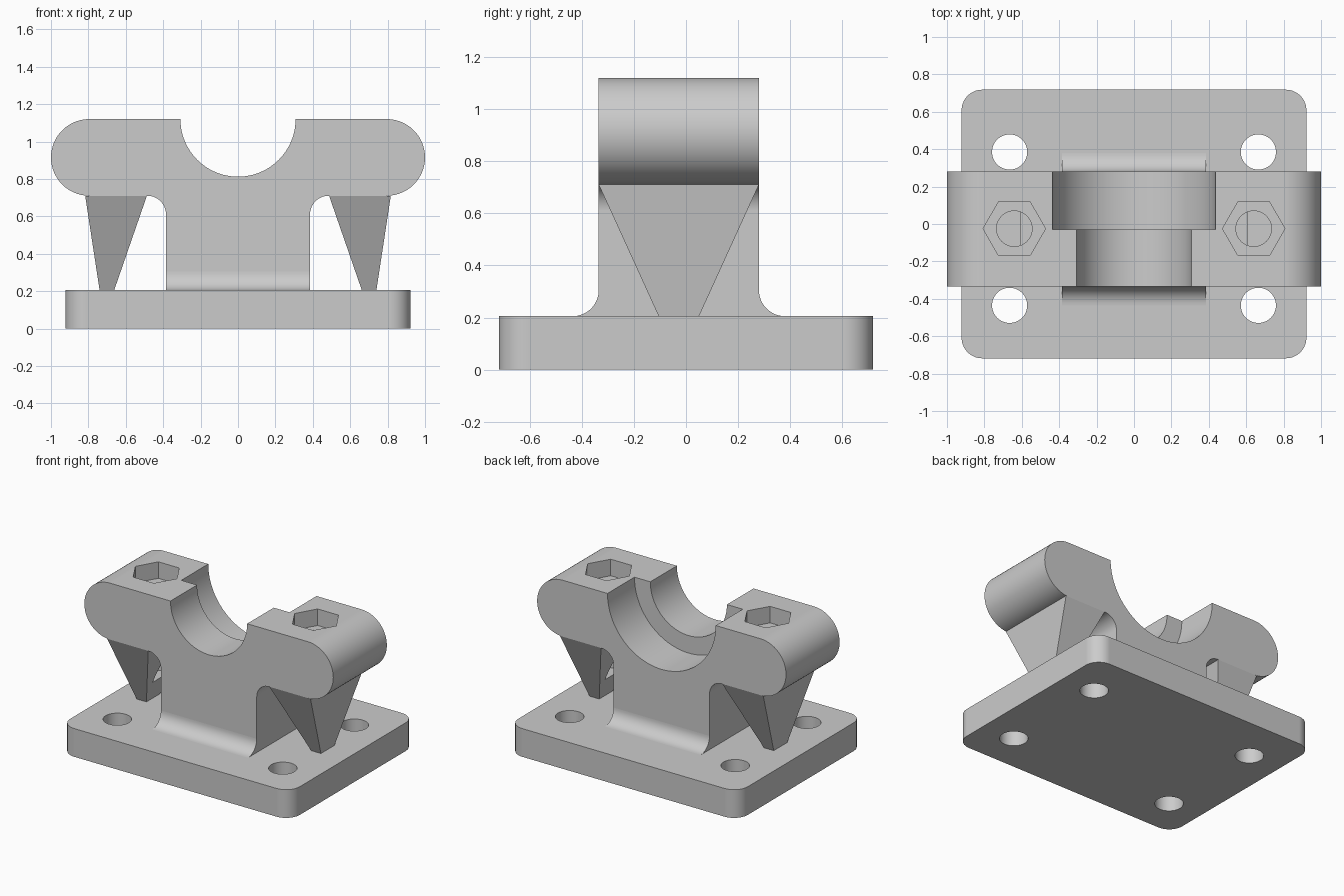
import bpy, bmesh
from math import cos, sin, radians
from mathutils import Vector

cube = bpy.data.objects.get("Cube")
if cube:
    bpy.data.objects.remove(cube)

metal = bpy.data.materials.new("plain_grey")
metal.use_nodes = True
GREY = (0.6, 0.6, 0.6, 1)
metal.diffuse_color = GREY
metal.node_tree.nodes["Principled BSDF"].inputs["Base Color"].default_value = GREY

FRONT, BACK = -0.335, 0.28      # depth of the saddle
MID = (FRONT + BACK) / 2
DECK = 0.205                    # top of the base plate
ARM_LOW, ARM_TOP = 0.71, 1.12   # underside and top of the arms
SCREW_X = 0.64


def arc(cx, cy, r, a0, a1, n=16):
    angles = [radians(a0 + (a1 - a0) * i / n) for i in range(n + 1)]
    return [(cx + r * cos(a), cy + r * sin(a)) for a in angles]


def make(name, bm):
    bmesh.ops.recalc_face_normals(bm, faces=bm.faces[:])
    mesh = bpy.data.meshes.new(name)
    bm.to_mesh(mesh)
    bm.free()
    mesh.materials.append(metal)
    obj = bpy.data.objects.new(name, mesh)
    bpy.context.collection.objects.link(obj)
    return obj


def prism(name, outline, axis, lo, hi):
    """Extrude a 2D outline along the x, y or z axis."""
    place = {"x": lambda a, b, t: (t, a, b),
             "y": lambda a, b, t: (a, t, b),
             "z": lambda a, b, t: (a, b, t)}[axis]
    bm = bmesh.new()
    face = bm.faces.new([bm.verts.new(place(a, b, lo)) for a, b in outline])
    grown = bmesh.ops.extrude_face_region(bm, geom=[face])
    moved = [g for g in grown["geom"] if isinstance(g, bmesh.types.BMVert)]
    bmesh.ops.translate(bm, verts=moved, vec=Vector(place(0, 0, hi - lo)))
    return make(name, bm)


def circle(x, y, r, n=48):
    return arc(x, y, r, 0, 360, n)[:-1]


def cut(obj, cutter):
    mod = obj.modifiers.new("cut", "BOOLEAN")
    mod.operation = "DIFFERENCE"
    mod.solver = "EXACT"
    mod.object = cutter
    bpy.context.view_layer.objects.active = obj
    bpy.ops.object.modifier_apply(modifier=mod.name)
    bpy.data.objects.remove(cutter)


def finish(obj):
    bpy.ops.object.select_all(action="DESELECT")
    obj.select_set(True)
    bpy.context.view_layer.objects.active = obj
    bpy.ops.object.shade_smooth_by_angle(angle=radians(30))
    mod = obj.modifiers.new("even_shading", "WEIGHTED_NORMAL")
    mod.keep_sharp = True


# Base plate with rounded corners and four bolt holes
W, D, R = 0.922, 0.718, 0.11
outline = []
for sx, sy, start in ((1, 1, 0), (-1, 1, 90), (-1, -1, 180), (1, -1, 270)):
    outline += arc(sx * (W - R), sy * (D - R), R, start, start + 90, 10)
base = prism("base_plate", outline, "z", 0, DECK)
for x in (-0.665, 0.665):
    for y in (-0.435, 0.385):
        cut(base, prism("bolt_cutter", circle(x, y, 0.094), "z", -0.1, 0.4))
finish(base)

# Saddle: column, rounded arms and half-round bearing seat
half = arc(0, ARM_TOP, 0.308, -90, 0, 24)
half += arc(0.795, 0.915, 0.205, 90, -90, 28)
half += arc(0.485, ARM_LOW - 0.1, 0.1, 90, 180, 10)
half.append((0.385, DECK))
outline = half + [(-x, z) for x, z in reversed(half[1:])]
saddle = prism("saddle", outline, "y", FRONT, BACK)
cut(saddle, prism("seat_cutter", circle(0, ARM_TOP, 0.435, 96), "y", -0.03, 0.5))
for side in (-1, 1):
    x = side * SCREW_X
    cut(saddle, prism("nut_cutter", circle(x, -0.025, 0.167, 6), "z", 1.0, 1.3))
    cut(saddle, prism("screw_cutter", circle(x, -0.025, 0.095), "z", 0.6, 1.05))
finish(saddle)

# Coved fillets where the column meets the base
for name, y, s in (("front_fillet", FRONT, -1), ("back_fillet", BACK, 1)):
    cove = [(y + s * (0.1 - u), DECK + 0.1 - v) for u, v in arc(0, 0, 0.1, 0, 90, 12)]
    finish(prism(name, cove + [(y, DECK)], "x", -0.385, 0.385))

# Tapered supports under the arms, with the screw holes running into them
for side, name in ((1, "left_support"), (-1, "right_support")):
    bm = bmesh.new()
    rings = []
    for z, x0, x1, dy in ((DECK, 0.662, 0.74, 0.0775), (ARM_LOW, 0.487, 0.817, 0.3075)):
        corners = ((x0, -dy), (x1, -dy), (x1, dy), (x0, dy))
        rings.append([bm.verts.new((side * x, MID + y, z)) for x, y in corners])
    low, high = rings
    bm.faces.new(low)
    bm.faces.new(high)
    for i in range(4):
        j = (i + 1) % 4
        bm.faces.new((low[i], low[j], high[j], high[i]))
    support = make(name, bm)
    cut(support, prism("screw_cutter", circle(side * SCREW_X, -0.025, 0.095), "z", 0.365, 0.9))
    finish(support)
